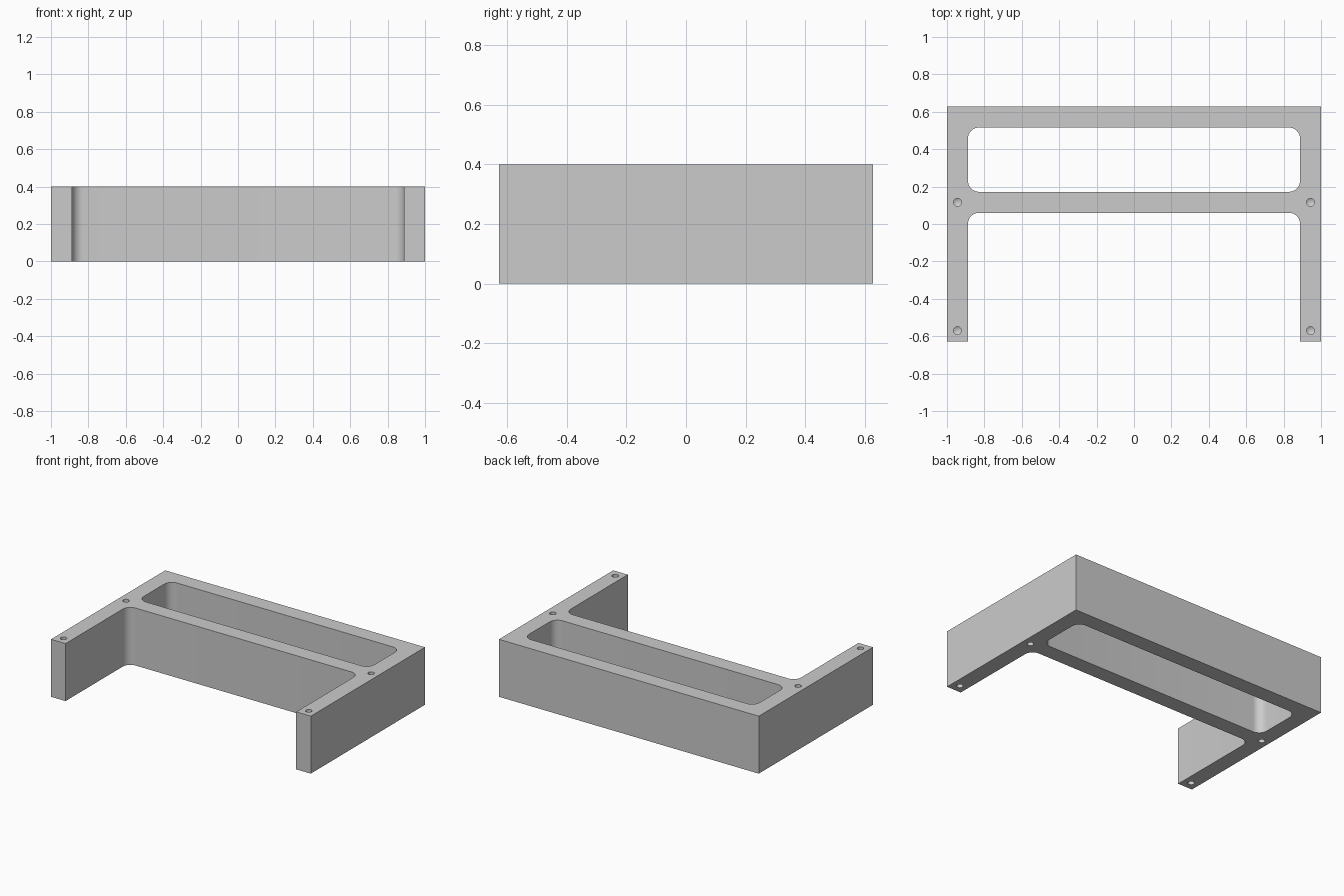
import bpy, bmesh, math
from mathutils import Matrix, Vector

default = bpy.data.objects.get("Cube")
if default:
    bpy.data.objects.remove(default, do_unlink=True)

HEIGHT, DEPTH, WALL = 0.4, 0.628, 0.112
INNER = 1 - WALL
FILLET = 0.06
HOLE_R, HOLE_DEPTH = 0.021, 0.12

grey = bpy.data.materials.new("light grey")
grey.use_nodes = True
colour = (0.6, 0.6, 0.6, 1)
grey.diffuse_color = colour
grey.node_tree.nodes["Principled BSDF"].inputs["Base Color"].default_value = colour


def to_object(name, bm):
    bmesh.ops.recalc_face_normals(bm, faces=bm.faces)
    mesh = bpy.data.meshes.new(name)
    bm.to_mesh(mesh)
    bm.free()
    mesh.materials.append(grey)
    obj = bpy.data.objects.new(name, mesh)
    bpy.context.collection.objects.link(obj)
    return obj


def block(name, half_x, y0, y1, z0, z1, round_above=None):
    """Box with its vertical edges rounded where y > round_above."""
    bm = bmesh.new()
    bmesh.ops.create_cube(bm, size=1)
    size = Vector((2 * half_x, y1 - y0, z1 - z0))
    bmesh.ops.scale(bm, vec=size, verts=bm.verts)
    bmesh.ops.translate(bm, vec=(0, (y0 + y1) / 2, (z0 + z1) / 2), verts=bm.verts)
    if round_above is not None:
        edges = [e for e in bm.edges
                 if abs(e.verts[0].co.z - e.verts[1].co.z) > 0.1
                 and e.verts[0].co.y > round_above]
        bmesh.ops.bevel(bm, geom=edges, offset=FILLET, segments=10,
                        profile=0.5, affect='EDGES')
    return to_object(name, bm)


def drill(name, x, y, top):
    """Blind hole cutter with a conical tip."""
    bm = bmesh.new()
    rings = []
    for z in (0.02, -HOLE_DEPTH):
        rings.append([bm.verts.new((HOLE_R * math.cos(a), HOLE_R * math.sin(a), z))
                      for a in (math.tau * i / 24 for i in range(24))])
    tip = bm.verts.new((0, 0, -HOLE_DEPTH - HOLE_R * 0.6))
    bm.faces.new(rings[0])
    for i in range(24):
        j = (i + 1) % 24
        bm.faces.new((rings[0][i], rings[0][j], rings[1][j], rings[1][i]))
        bm.faces.new((rings[1][i], rings[1][j], tip))
    if not top:
        bmesh.ops.transform(bm, matrix=Matrix.Rotation(math.pi, 4, 'X'), verts=bm.verts)
    bmesh.ops.translate(bm, vec=(x, y, HEIGHT if top else 0), verts=bm.verts)
    return to_object(name, bm)


# Solid body, then the rear window, the open front bay and the screw holes
frame = block("bracket_frame", 1, -DEPTH, DEPTH, 0, HEIGHT)
cutters = [
    block("window_cutter", INNER, 0.172, DEPTH - WALL, -0.1, HEIGHT + 0.1, -1),
    block("bay_cutter", INNER, -1, 0.06, -0.1, HEIGHT + 0.1, 0),
]
for x in (-1 + WALL / 2, 1 - WALL / 2):
    for y in (0.116, -0.57):
        for top in (True, False):
            cutters.append(drill("hole_cutter", x, y, top))

bpy.context.view_layer.objects.active = frame
for cutter in cutters:
    cutter.hide_render = True
    mod = frame.modifiers.new("cut", 'BOOLEAN')
    mod.operation = 'DIFFERENCE'
    mod.solver = 'EXACT'
    mod.object = cutter
    bpy.ops.object.modifier_apply(modifier=mod.name)
    bpy.data.objects.remove(cutter, do_unlink=True)

# Smooth fillets and holes, crisp edges elsewhere
bpy.ops.object.select_all(action='DESELECT')
frame.select_set(True)
bpy.ops.object.shade_smooth_by_angle(angle=math.radians(25))
